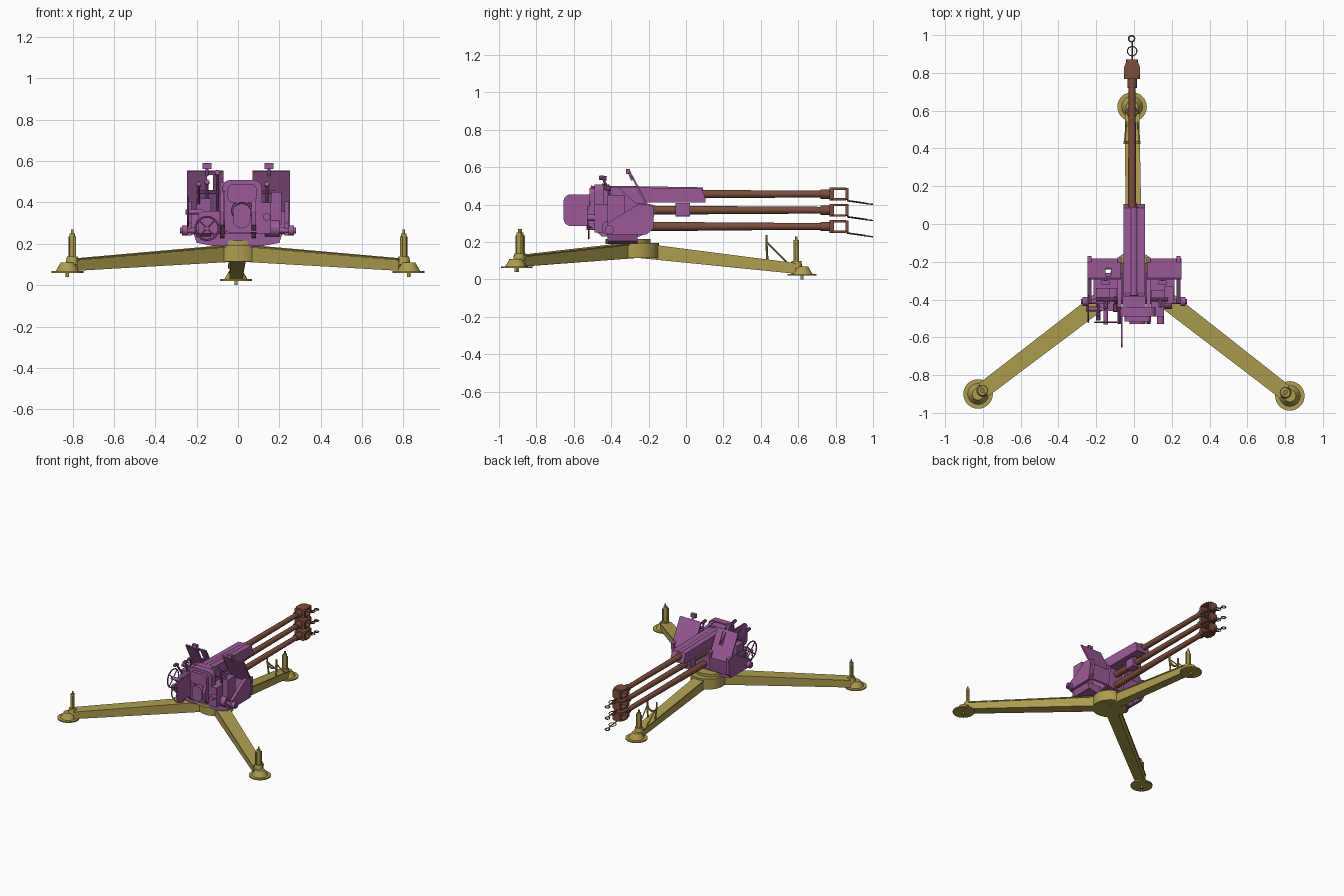
import bpy, bmesh, math
from mathutils import Vector

if "Cube" in bpy.data.objects:
    bpy.data.objects.remove(bpy.data.objects["Cube"])


def material(name, rgb):
    m = bpy.data.materials.new(name)
    m.diffuse_color = (*rgb, 1)
    m.use_nodes = True
    m.node_tree.nodes["Principled BSDF"].inputs["Base Color"].default_value = m.diffuse_color
    return m


PURPLE = material("purple", (0.33, 0.105, 0.31))
BROWN = material("red_brown", (0.20, 0.075, 0.046))
OLIVE = material("olive_yellow", (0.42, 0.34, 0.08))


def finish(name, bm, mat, smooth=False):
    bmesh.ops.recalc_face_normals(bm, faces=bm.faces)
    me = bpy.data.meshes.new(name)
    bm.to_mesh(me)
    bm.free()
    me.materials.append(mat)
    ob = bpy.data.objects.new(name, me)
    bpy.context.collection.objects.link(ob)
    if smooth:
        bpy.context.view_layer.objects.active = ob
        ob.select_set(True)
        bpy.ops.object.shade_smooth_by_angle(angle=math.radians(35))
        ob.select_set(False)
    return ob


def prism(name, axis, prof, a, b, mat):
    """Extrude a 2D profile along an axis from a to b."""
    put = {'x': lambda p, t: (t, p[0], p[1]), 'y': lambda p, t: (p[0], t, p[1]),
           'z': lambda p, t: (p[0], p[1], t)}[axis]
    bm = bmesh.new()
    lo = [bm.verts.new(put(p, a)) for p in prof]
    hi = [bm.verts.new(put(p, b)) for p in prof]
    bm.faces.new(lo)
    bm.faces.new(hi[::-1])
    n = len(prof)
    for i in range(n):
        bm.faces.new((lo[i], lo[(i + 1) % n], hi[(i + 1) % n], hi[i]))
    return finish(name, bm, mat)


def box(name, x0, x1, y0, y1, z0, z1, mat):
    return prism(name, 'z', [(x0, y0), (x1, y0), (x1, y1), (x0, y1)], z0, z1, mat)


def rrect(u0, u1, v0, v1, r, n=5):
    pts = []
    for k, (cu, cv) in enumerate([(u1 - r, v1 - r), (u0 + r, v1 - r), (u0 + r, v0 + r), (u1 - r, v0 + r)]):
        for i in range(n + 1):
            t = math.pi / 2 * (k + i / n)
            pts.append((cu + r * math.cos(t), cv + r * math.sin(t)))
    return pts


def rod(name, p, q, r, mat, r2=None, sides=16):
    p, q = Vector(p), Vector(q)
    bm = bmesh.new()
    bmesh.ops.create_cone(bm, cap_ends=True, segments=sides, radius1=r,
                          radius2=r if r2 is None else r2, depth=(q - p).length)
    rot = Vector((0, 0, 1)).rotation_difference(q - p)
    for v in bm.verts:
        v.co = rot @ v.co + (p + q) / 2
    return finish(name, bm, mat, True)


def ring(name, c, normal, R, r, mat, n=24, m=6):
    rot = Vector((0, 0, 1)).rotation_difference(Vector(normal))
    bm = bmesh.new()
    g = [[bm.verts.new(rot @ Vector(((R + r * math.cos(b)) * math.cos(a), (R + r * math.cos(b)) * math.sin(a),
          r * math.sin(b))) + Vector(c)) for b in [2 * math.pi * j / m for j in range(m)]]
         for a in [2 * math.pi * i / n for i in range(n)]]
    for i in range(n):
        for j in range(m):
            bm.faces.new((g[i][j], g[i - 1][j], g[i - 1][j - 1], g[i][j - 1]))
    return finish(name, bm, mat, True)


def beam(name, p, q, w0, w1, h0, h1, mat):
    """Tapering box beam; p and q are the middles of its top edges."""
    p, q = Vector(p), Vector(q)
    d = (q - p).normalized()
    side = Vector((-d.y, d.x, 0)).normalized()
    bm = bmesh.new()
    ends = [[bm.verts.new(c + side * s * w / 2 - Vector((0, 0, h * k))) for s, k in ((-1, 0), (1, 0), (1, 1), (-1, 1))]
            for c, w, h in ((p, w0, h0), (q, w1, h1))]
    bm.faces.new(ends[0])
    bm.faces.new(ends[1][::-1])
    for i in range(4):
        j = (i + 1) % 4
        bm.faces.new((ends[0][i], ends[0][j], ends[1][j], ends[1][i]))
    return finish(name, bm, mat)


# Tripod: hub, three tapered legs, feet and jack posts
HUB = Vector((0, -0.27, 0))
rod("tripod_hub", (0, -0.27, 0.115), (0, -0.27, 0.195), 0.125, OLIVE, sides=32)
rod("hub_bearing", (0, -0.31, 0.19), (0, -0.31, 0.215), 0.12, OLIVE, sides=32)
for name, fx, fy, fz, w in (("front_leg", -0.01, 0.62, 0.02, 0.075), ("left_rear_leg", -0.825, -0.9, 0.06, 0.085),
                            ("right_rear_leg", 0.825, -0.91, 0.06, 0.085)):
    foot = Vector((fx, fy, 0))
    d = (foot - HUB).normalized()
    top = foot - d * 0.035 + Vector((0, 0, fz + 0.062))
    start = HUB + Vector((0, 0, 0.192))
    beam(name, start, top, w, w * 0.85, 0.076, 0.052, OLIVE)
    up = Vector((0, 0, 0.005))
    beam(name + "_top_flange", start + up, top + up, w + 0.014, w * 0.85 + 0.012, 0.007, 0.007, OLIVE)
    rod(name + "_foot_disc", (fx, fy, fz), (fx, fy, fz + 0.009), 0.078, OLIVE, sides=28)
    rod(name + "_foot_cone", (fx, fy, fz + 0.009), (fx, fy, fz + 0.05), 0.056, OLIVE, 0.032)
    rod(name + "_foot_pin", (fx, fy, fz - 0.02), (fx, fy, fz), 0.008, OLIVE)
    j = foot - d * 0.03
    side = Vector((-d.y, d.x, 0))
    rod(name + "_jack", (j.x, j.y, fz + 0.03), (j.x, j.y, fz + 0.19), 0.014, OLIVE)
    rod(name + "_jack_screw", (j.x, j.y, fz + 0.19), (j.x, j.y, fz + 0.21), 0.006, OLIVE)
    rod(name + "_jack_collar", (j.x, j.y, fz + 0.04), (j.x, j.y, fz + 0.078), 0.034, OLIVE, 0.026)
    for s in (-1, 1):
        k = j + side * 0.019 * s
        rod(name + "_jack_guide", (k.x, k.y, fz + 0.05), (k.x, k.y, fz + 0.175), 0.006, OLIVE)

# Travel rest on the front leg
for s in (-1, 1):
    x = -0.01 + 0.04 * s
    rod("rest_post", (x * 0.8, 0.435, 0.10), (x, 0.43, 0.2), 0.006, OLIVE, sides=8)
    rod("rest_tip", (x, 0.43, 0.2), (x, 0.43, 0.237), 0.006, OLIVE, sides=8)
    rod("rest_brace", (x, 0.43, 0.2), (-0.01 + 0.03 * s, 0.54, 0.09), 0.004, OLIVE, sides=8)
arc = [(-0.01 + r * math.cos(t), 0.2 + r * math.sin(t)) for r, ts in ((0.045, range(9)), (0.034, range(8, -1, -1)))
       for t in [math.pi + math.pi * i / 8 for i in ts]]
prism("rest_saddle", 'y', arc, 0.424, 0.436, OLIVE)

# Three barrels with open muzzle brakes and ring pins
BX = -0.01
for i, (z, y0) in enumerate(((0.456, -0.2), (0.37, -0.36), (0.283, -0.3))):
    n = "barrel_%d" % (i + 1)
    rod(n, (BX, y0, z), (BX, 0.1, z), 0.024, BROWN, 0.023)
    rod(n + "_front", (BX, 0.1, z), (BX, 0.74, z), 0.022, BROWN, 0.018)
    rod(n + "_sleeve", (BX, 0.72, z), (BX, 0.77, z), 0.025, BROWN)
    prism(n + "_brake_back", 'y', rrect(BX - .042, BX + .042, z - .034, z + .034, .014, 3), 0.768, 0.79, BROWN)
    prism(n + "_brake_front", 'y', rrect(BX - .032, BX + .032, z - .032, z + .032, .012, 3), 0.852, 0.87, BROWN)
    for s in (-1, 1):
        prism(n + "_brake_plate", 'z', [(BX - .042, .785), (BX + .042, .785), (BX + .042, .83), (BX + .032, .856),
              (BX - .032, .856), (BX - .042, .83)], z + s * 0.034, z + s * 0.022, BROWN)
    rod(n + "_pin", (BX, 0.86, z - 0.035), (BX, 0.965, z - 0.05), 0.0045, BROWN, sides=8)
    ring(n + "_pin_ring", (BX - 0.003, 0.981, z - 0.053), (0, 0.12, 1), 0.016, 0.004, BROWN)
    ring(n + "_clip_ring", (BX, 0.915, z - 0.042), (0, 0.12, 1), 0.025, 0.003, BROWN)

# Barrel cover and middle barrel clamp
prism("barrel_cover", 'x', [(-.4, .41), (.105, .41), (.105, .43), (.085, .485), (-.36, .493), (-.4, .48)], -0.055, 0.058, PURPLE)
rod("cover_rib", (0, -0.38, 0.478), (0, 0.09, 0.47), 0.022, PURPLE)
prism("barrel_clamp", 'y', rrect(BX - .038, BX + .038, .335, .408, .012), -0.055, 0.022, PURPLE)

# Turntable and cradle
prism("turntable_basket", 'y', [(-.12, .19), (.12, .19), (.2, .205), (.215, .25), (-.215, .25), (-.2, .205)], -0.42, -0.26, PURPLE)
box("cradle_body", -0.062, 0.062, -0.46, -0.21, 0.25, 0.415, PURPLE)
for s in (-1, 1):
    prism("cradle_side", 'x', [(-.45, .23), (-.26, .225), (-.2, .25), (-.178, .40), (-.27, .41), (-.36, .49), (-.44, .5),
                               (-.5, .44), (-.53, .36), (-.52, .29)], s * 0.066, s * 0.088, PURPLE)
    prism("side_wing", 'x', [(-.42, .24), (-.21, .24), (-.175, .27), (-.17, .39), (-.25, .405), (-.42, .30)],
          s * 0.225, s * 0.247, PURPLE)
    rod("trunnion_shaft", (s * 0.06, -0.41, 0.265), (s * 0.28, -0.41, 0.265), 0.014, PURPLE)
    rod("trunnion_knob", (s * 0.245, -0.41, 0.265), (s * 0.272, -0.41, 0.265), 0.024, PURPLE)
    rod("trunnion_drum", (s * 0.13, -0.41, 0.275), (s * 0.2, -0.41, 0.275), 0.04, PURPLE, sides=20)
    # Shield top bracket and viewing block
    rod("shield_bracket", (s * 0.15, -0.285, 0.53), (s * 0.15, -0.305, 0.575), 0.008, PURPLE)
    box("shield_block", s * 0.15 - .021, s * 0.15 + .021, -0.322, -0.30, 0.562, 0.59, PURPLE)


# Slanted shields, the left one with a sighting slot
def shield(name, x0, x1, prof):
    back = [(y - 0.009, z - 0.004) for y, z in prof[::-1]]
    prism(name, 'x', prof + back, x0, x1, PURPLE)


def slant(y):
    return (y, 0.555 - (y + 0.285) * 1.9)


FULL = [slant(-.285), slant(-.183), (-.2, .25)]
shield("right_shield", 0.07, 0.252, FULL)
shield("left_shield_outer", -0.247, -0.15, FULL)
shield("left_shield_inner", -0.122, -0.07, FULL)
shield("left_shield_top", -0.15, -0.122, [slant(-.285), slant(-.275)])
shield("left_shield_lower", -0.15, -0.122, [slant(-.232), slant(-.183), (-.2, .25)])

# Seat with padded back, headrest and guard plate
prism("seat_back", 'y', rrect(-.075, .115, .255, .508, .035), -0.49, -0.44, PURPLE)
prism("seat_headrest", 'y', rrect(-.05, .09, .40, .488, .025), -0.515, -0.49, PURPLE)
prism("seat_pad", 'y', rrect(-.025, .062, .275, .395, .042), -0.53, -0.49, PURPLE)
ring("seat_handle", (0.02, -0.505, 0.36), (0, 1, 0), 0.045, 0.007, PURPLE)
box("breech_box", -0.06, 0.06, -0.45, -0.38, 0.40, 0.5, PURPLE)
prism("guard_plate", 'x', rrect(-.655, -.46, .285, .455, .04), -0.07, -0.062, PURPLE)

# Gear boxes and controls on both sides
box("left_gearbox", -0.19, -0.09, -0.46, -0.34, 0.25, 0.36, PURPLE)
box("left_upper_box", -0.2, -0.13, -0.42, -0.34, 0.36, 0.42, PURPLE)
box("right_gearbox", 0.09, 0.16, -0.49, -0.35, 0.25, 0.40, PURPLE)
box("right_side_box", 0.16, 0.21, -0.42, -0.33, 0.29, 0.45, PURPLE)
rod("right_pedal", (0.14, -0.53, 0.33), (0.14, -0.45, 0.33), 0.018, PURPLE)


def handwheel(name, c, normal, R):
    c, n = Vector(c), Vector(normal)
    ring(name + "_rim", c, n, R, 0.005, PURPLE)
    rod(name + "_hub", c - n * 0.012, c + n * 0.07, 0.012, PURPLE)
    u = n.cross(Vector((0, 0, 1)))
    for k in range(4):
        t = math.pi / 4 + k * math.pi / 2
        rod(name + "_spoke", c, c + (u * math.cos(t) + Vector((0, 0, math.sin(t)))) * R, 0.004, PURPLE, sides=6)


handwheel("elevation_wheel", (-0.242, -0.45, 0.355), (1, 0, 0), 0.068)
handwheel("traverse_wheel", (-0.15, -0.52, 0.275), (0, 1, 0), 0.056)

# Sights and levers above the gear boxes
for x, y, z in ((-0.1, -0.445, 0.555), (-0.15, -0.43, 0.51), (0.14, -0.42, 0.50), (-0.19, -0.49, 0.5)):
    rod("sight_post", (x, -0.39, 0.36), (x, y, z), 0.007, PURPLE, sides=8)
    rod("sight_head", (x, y - 0.02, z - 0.01), (x, y + 0.02, z - 0.016), 0.012, PURPLE, sides=10)
rod("sight_crossbar", (-0.2, -0.40, 0.45), (0.18, -0.40, 0.45), 0.01, PURPLE, sides=10)
